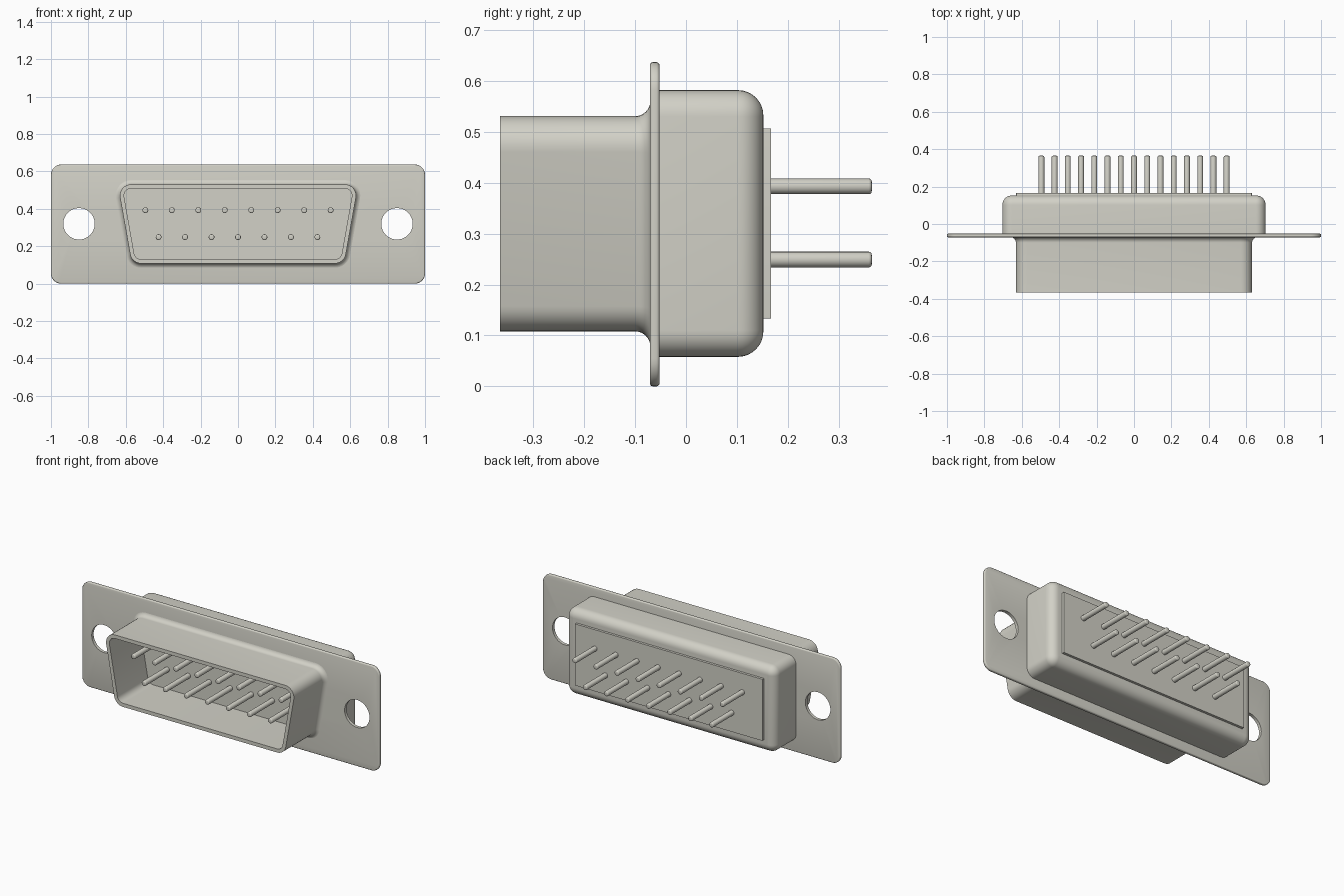
import bpy, bmesh
from math import pi, sin, cos, radians
from mathutils import Vector, Matrix

cube = bpy.data.objects.get("Cube")
if cube:
    bpy.data.objects.remove(cube, do_unlink=True)

metal = bpy.data.materials.new("warm_grey_metal")
metal.use_nodes = True
metal.diffuse_color = (0.646, 0.638, 0.572, 1)
metal.node_tree.nodes["Principled BSDF"].inputs["Base Color"].default_value = metal.diffuse_color


def finish(name, bm):
    """Turn a bmesh into a coloured object."""
    bmesh.ops.recalc_face_normals(bm, faces=bm.faces)
    mesh = bpy.data.meshes.new(name)
    bm.to_mesh(mesh)
    bm.free()
    mesh.materials.append(metal)
    obj = bpy.data.objects.new(name, mesh)
    bpy.context.collection.objects.link(obj)
    return obj


def smooth(obj):
    bpy.ops.object.select_all(action='DESELECT')
    obj.select_set(True)
    bpy.context.view_layer.objects.active = obj
    bpy.ops.object.shade_smooth_by_angle(angle=radians(35))


def trapezoid(top, bottom, z0, z1):
    """Counter-clockwise x/z corners from half widths and heights."""
    return [Vector(p) for p in ((-bottom, z0), (bottom, z0), (top, z1), (-top, z1))]


def rounded_loop(corners, radius, offset, steps=8):
    """Outline with rounded corners, grown outward by offset."""
    points = []
    for i, c in enumerate(corners):
        a = (c - corners[i - 1]).normalized()
        b = (corners[(i + 1) % len(corners)] - c).normalized()
        na, nb = Vector((a.y, -a.x)), Vector((b.y, -b.x))
        centre = c - (na + nb) * radius / (1 + na.dot(nb))
        turn = na.angle(nb)
        for k in range(steps + 1):
            t = turn * k / steps
            points.append(centre + (na * cos(t) + a * sin(t)) * (radius + offset))
    return points


def loft(name, corners, radius, profile, cap_end=True):
    """Sweep an (offset, y) profile round a rounded outline."""
    bm = bmesh.new()
    rings = [[bm.verts.new((p.x, y, p.y)) for p in rounded_loop(corners, radius, off)]
             for off, y in profile]
    for r, s in zip(rings, rings[1:]):
        for i in range(len(r)):
            j = (i + 1) % len(r)
            bm.faces.new((r[i], r[j], s[j], s[i]))
    bm.faces.new(rings[0])
    if cap_end:
        bm.faces.new(rings[-1])
    return finish(name, bm)


def arc(off, y, r, start, end, steps=8):
    """Arc of (offset, y) profile points."""
    angles = [radians(start + (end - start) * k / steps) for k in range(steps + 1)]
    return [(off + r * cos(t), y + r * sin(t)) for t in angles]


def cylinder(bm, x, z, radius, y0, y1, sides):
    place = Matrix.Translation((x, (y0 + y1) / 2, z)) @ Matrix.Rotation(pi / 2, 4, 'X')
    return bmesh.ops.create_cone(bm, cap_ends=True, segments=sides, radius1=radius,
                                 radius2=radius, depth=y1 - y0, matrix=place)["verts"]


# Mounting flange with softened rim and two screw holes
e = 0.006
flange = loft("mounting_flange", trapezoid(1, 1, 0, 0.637), 0.055,
              arc(-e, -0.071 + e, e, -90, 0, 3) + arc(-e, -0.052 - e, e, 0, 90, 3))
bm = bmesh.new()
for side in (-1, 1):
    cylinder(bm, side * 0.85, 0.32, 0.084, -0.2, 0.1, 48)
cutter = finish("hole_cutter", bm)
cutter.hide_render = True
cut = flange.modifiers.new("screw_holes", 'BOOLEAN')
cut.object = cutter
cut.solver = 'EXACT'
bpy.context.view_layer.objects.active = flange
bpy.ops.object.modifier_apply(modifier=cut.name)
bpy.data.objects.remove(cutter, do_unlink=True)
smooth(flange)

# Hollow front shroud, flared where it meets the flange
shroud = loft("front_shroud", trapezoid(0.643, 0.568, 0.108, 0.531), 0.06,
              [(-0.022, -0.073), (-0.022, -0.365), (0, -0.365)]
              + arc(0.03, -0.1, 0.03, 180, 90), cap_end=False)
smooth(shroud)

# Rear housing with rounded back edge
housing = loft("rear_housing", trapezoid(0.704, 0.704, 0.058, 0.582), 0.052,
               [(0, -0.055)] + arc(-0.05, 0.102, 0.05, 0, 90))
smooth(housing)

# Raised rear insulator panel
panel = loft("rear_panel", trapezoid(0.63, 0.63, 0.133, 0.507), 0.002,
             [(0, 0.14), (0, 0.167)])
smooth(panel)

# Two staggered rows of contact pins with softened tips
pitch = 0.1415
for label, count, z in (("upper", 8, 0.393), ("lower", 7, 0.249)):
    bm = bmesh.new()
    for i in range(count):
        cylinder(bm, (i - (count - 1) / 2) * pitch, z, 0.0155, -0.3, 0.365, 20)
    rims = [ed for ed in bm.edges if abs(ed.verts[0].co.y - ed.verts[1].co.y) < 0.001]
    bmesh.ops.bevel(bm, geom=rims, offset=0.006, segments=3, profile=0.5, affect='EDGES')
    smooth(finish(label + "_pin_row", bm))
